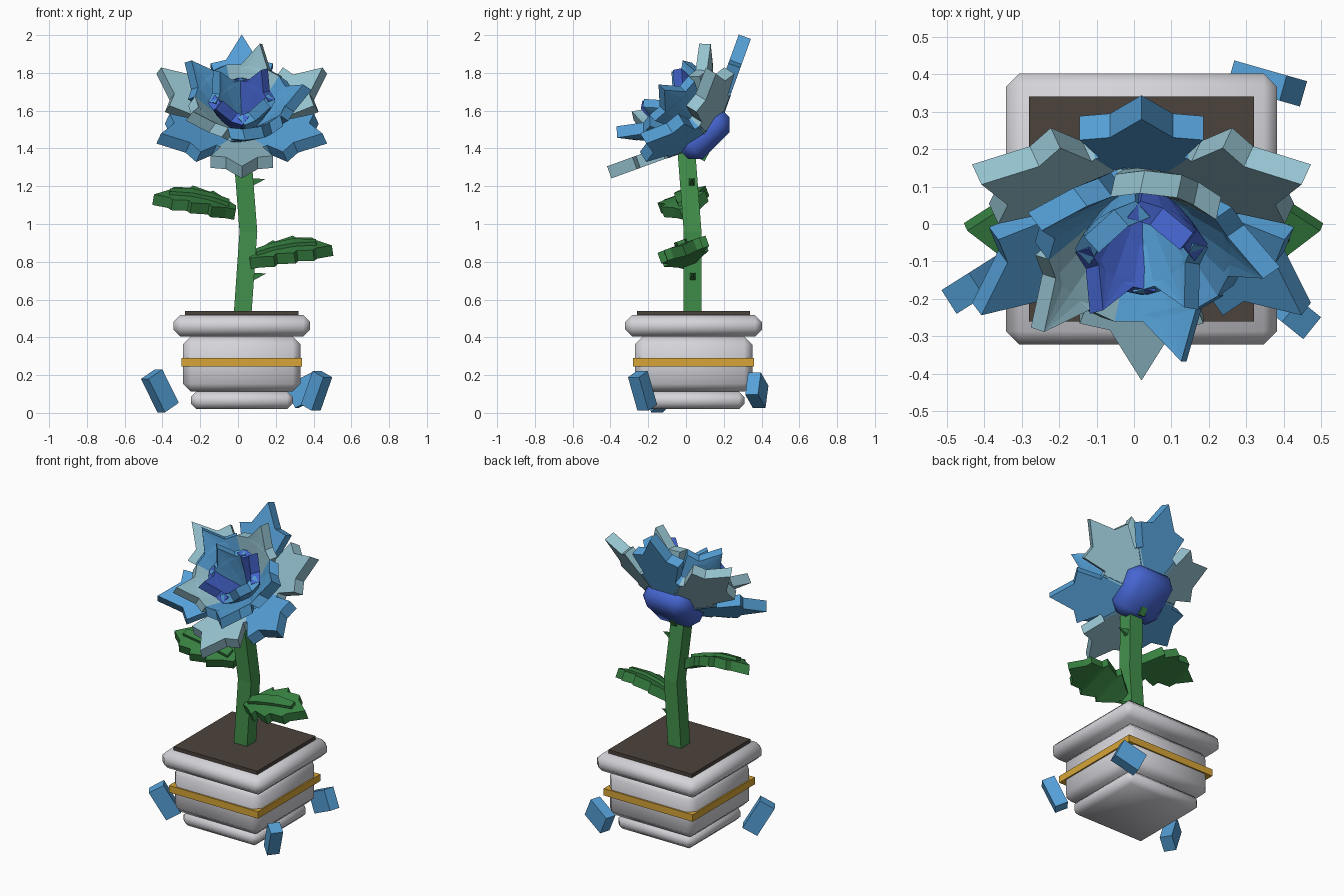
import bpy, bmesh, math
from mathutils import Vector, Matrix

if "Cube" in bpy.data.objects:
    bpy.data.objects.remove(bpy.data.objects["Cube"])


def material(name, r, g, b):
    lin = [((c / 255 + 0.055) / 1.055) ** 2.4 for c in (r, g, b)]
    m = bpy.data.materials.new(name)
    m.diffuse_color = (*lin, 1)
    m.use_nodes = True
    m.node_tree.nodes["Principled BSDF"].inputs["Base Color"].default_value = m.diffuse_color
    return m


BLUE = material("petal blue", 85, 160, 215)
PALE = material("pale petal", 150, 195, 208)
ROYAL = material("royal blue", 70, 102, 210)
STEM = material("stem green", 66, 145, 76)
LEAF = material("leaf green", 56, 130, 66)
POT = material("pot grey", 212, 212, 218)
GOLD = material("gold", 215, 165, 55)
SOIL = material("soil brown", 76, 66, 60)


def finish(bm, name, mat):
    bmesh.ops.remove_doubles(bm, verts=bm.verts, dist=0.0005)
    bmesh.ops.recalc_face_normals(bm, faces=bm.faces)
    me = bpy.data.meshes.new(name)
    bm.to_mesh(me)
    bm.free()
    me.materials.append(mat)
    ob = bpy.data.objects.new(name, me)
    bpy.context.collection.objects.link(ob)
    return ob


def block(name, mat, centre, size, bevel=0.0, rot=None, smooth=False):
    """Box with an optional chamfer on every edge."""
    bm = bmesh.new()
    bmesh.ops.create_cube(bm, size=1)
    bmesh.ops.scale(bm, vec=size, verts=bm.verts)
    if bevel:
        bmesh.ops.bevel(bm, geom=bm.edges[:], offset=bevel, segments=1, affect='EDGES')
    m = Matrix.Translation(centre)
    if rot is not None:
        m = m @ rot
    bmesh.ops.transform(bm, matrix=m, verts=bm.verts)
    ob = finish(bm, name, mat)
    if smooth:
        for p in ob.data.polygons:
            p.use_smooth = True
    return ob


def blade(name, mat, origin, along, normal, rows, thick, cup=0.0, arch=None):
    """Thick plate outlined by (distance, half width) rows, optionally cupped and arched."""
    side = normal.cross(along).normalized()
    bm = bmesh.new()
    cols = (-1, -0.5, 0, 0.5, 1)
    layers = []
    for h in (-thick / 2, thick / 2):
        grid = []
        for s, w in rows:
            lift = arch(s) if arch else 0
            grid.append([bm.verts.new(origin + along * s + side * (c * w)
                                      + normal * (h + lift + cup * (c * w) ** 2)) for c in cols])
        layers.append(grid)
    lo, hi = layers
    for g in layers:
        for a, b in zip(g, g[1:]):
            for i in range(4):
                bm.faces.new((a[i], a[i + 1], b[i + 1], b[i]))
    for r in range(len(rows) - 1):
        for e in (0, 4):
            bm.faces.new((lo[r][e], lo[r + 1][e], hi[r + 1][e], hi[r][e]))
    for r in (0, -1):
        for i in range(4):
            bm.faces.new((lo[r][i], lo[r][i + 1], hi[r][i + 1], hi[r][i]))
    return finish(bm, name, mat)


# Square pot
CX, CY = 0.02, 0.04
for name, mat, half, z0, z1, bev in (
        ("pot_foot", POT, 0.27, 0.02, 0.113, 0.03),
        ("pot_body", POT, 0.311, 0.112, 0.405, 0.042),
        ("pot_band", GOLD, 0.32, 0.245, 0.29, 0),
        ("pot_rim", POT, 0.362, 0.405, 0.517, 0.036),
        ("soil", SOIL, 0.3, 0.5, 0.54, 0)):
    block(name, mat, (CX, CY, (z0 + z1) / 2), (2 * half, 2 * half, z1 - z0), bev, smooth=bev > 0)

# Bent square stem
bm = bmesh.new()
rings = []
for x, y, z in ((0.025, 0.035, 0.53), (0.055, 0.035, 0.96), (0.02, 0.0, 1.41)):
    k = 0.047
    rings.append([bm.verts.new((x + k * a, y + k * b, z))
                  for a, b in ((-1, -1), (1, -1), (1, 1), (-1, 1))])
for a, b in zip(rings, rings[1:]):
    for i in range(4):
        j = (i + 1) % 4
        bm.faces.new((a[i], a[j], b[j], b[i]))
bm.faces.new(rings[0])
bm.faces.new(rings[-1])
finish(bm, "stem", STEM)

# Thorns on the right of the stem
for i, (x, y, z) in enumerate(((0.075, 0.035, 0.72), (0.07, 0.03, 1.22))):
    bm = bmesh.new()
    base = [bm.verts.new((x, y + a, z + b)) for a, b in
            ((-0.017, -0.022), (0.017, -0.022), (0.017, 0.022), (-0.017, 0.022))]
    tip = bm.verts.new((x + 0.075, y, z + 0.018))
    bm.faces.new(base)
    for a, b in zip(base, base[1:] + base[:1]):
        bm.faces.new((a, b, tip))
    finish(bm, f"thorn_{i}", LEAF)

# Serrated leaves with a raised midrib
LEAF_ROWS = [(0, .03), (.05, .06), (.13, .125), (.145, .095), (.24, .135),
             (.255, .10), (.34, .10), (.355, .065), (.44, 0)]
RIB_ROWS = [(.04, .03), (.13, .035), (.24, .035), (.36, .022)]
for name, sx, x, z, rise in (("right_leaf", 1, 0.065, 0.80, 0.06), ("left_leaf", -1, -0.015, 1.06, 0.07)):
    along = Vector((sx, -0.03, rise / 0.44)).normalized()
    up = Vector((0, -0.36, 1))
    up = (up - along * up.dot(along)).normalized()
    curve = lambda s: 0.035 * math.sin(math.pi * s / 0.44)
    o = Vector((x, 0.005, z))
    blade(name, LEAF, o, along, up, LEAF_ROWS, 0.06, arch=curve)
    blade(name + "_midrib", LEAF, o + up * 0.038, along, up, RIB_ROWS, 0.024, arch=curve)

# Flower head, tilted to face front and up
AXIS = Vector((0, -1, 1)).normalized()
UP = Vector((0, 1, 1)).normalized()
RIGHT = Vector((1, 0, 0))
APEX = Vector((0.02, 0.12, 1.465))
tilt = Matrix((RIGHT, UP, AXIS)).transposed().to_4x4()
block("flower_base", ROYAL, (0.02, 0.10, 1.475), (0.31, 0.31, 0.17), 0.055, tilt, smooth=True)

PETAL = [(.08, .09), (.25, .16), (.43, .25), (.46, .20), (.71, .295), (.745, .15), (1, 0)]
for ring, count, phase, cone, length, thick, cup, mats in (
        ("outer", 6, 30, 65, 0.56, 0.068, 0.0, (PALE, BLUE)),
        ("middle", 5, 1, 44, 0.50, 0.062, 1.6, (BLUE, PALE)),
        ("inner", 4, 48, 26, 0.41, 0.058, 1.8, (ROYAL, BLUE))):
    t = math.radians(cone)
    for i in range(count):
        a = math.radians(phase + 360 * i / count)
        out = RIGHT * math.cos(a) + UP * math.sin(a)
        along = AXIS * math.cos(t) + out * math.sin(t)
        normal = AXIS * math.sin(t) - out * math.cos(t)
        blade(f"{ring}_petal_{i}", mats[i % 2], APEX, along, normal,
              [(s * length, w * length) for s, w in PETAL], thick, cup)

# Small sepals under the head
for i, (x, y, z) in enumerate(((0.075, 0.055, 1.405), (-0.035, 0.055, 1.405), (0.02, 0.09, 1.37))):
    block(f"sepal_{i}", LEAF, (x, y, z), (0.04, 0.05, 0.06), rot=Matrix.Rotation(-0.5, 4, 'X'))

# Fallen petals leaning around the pot
for i, (p, q, w, th) in enumerate((
        ((-.457, -.185, .205), (-.37, -.13, .028), .10, .075),
        ((.447, -.255, .205), (.385, -.205, .028), .08, .075),
        ((.425, .355, .155), (.285, .395, .085), .13, .07))):
    p, q = Vector(p), Vector(q)
    rot = (p - q).to_track_quat('Z', 'Y').to_matrix().to_4x4()
    block(f"fallen_petal_{i}", BLUE, (p + q) / 2, (th, w, (p - q).length), rot=rot)
